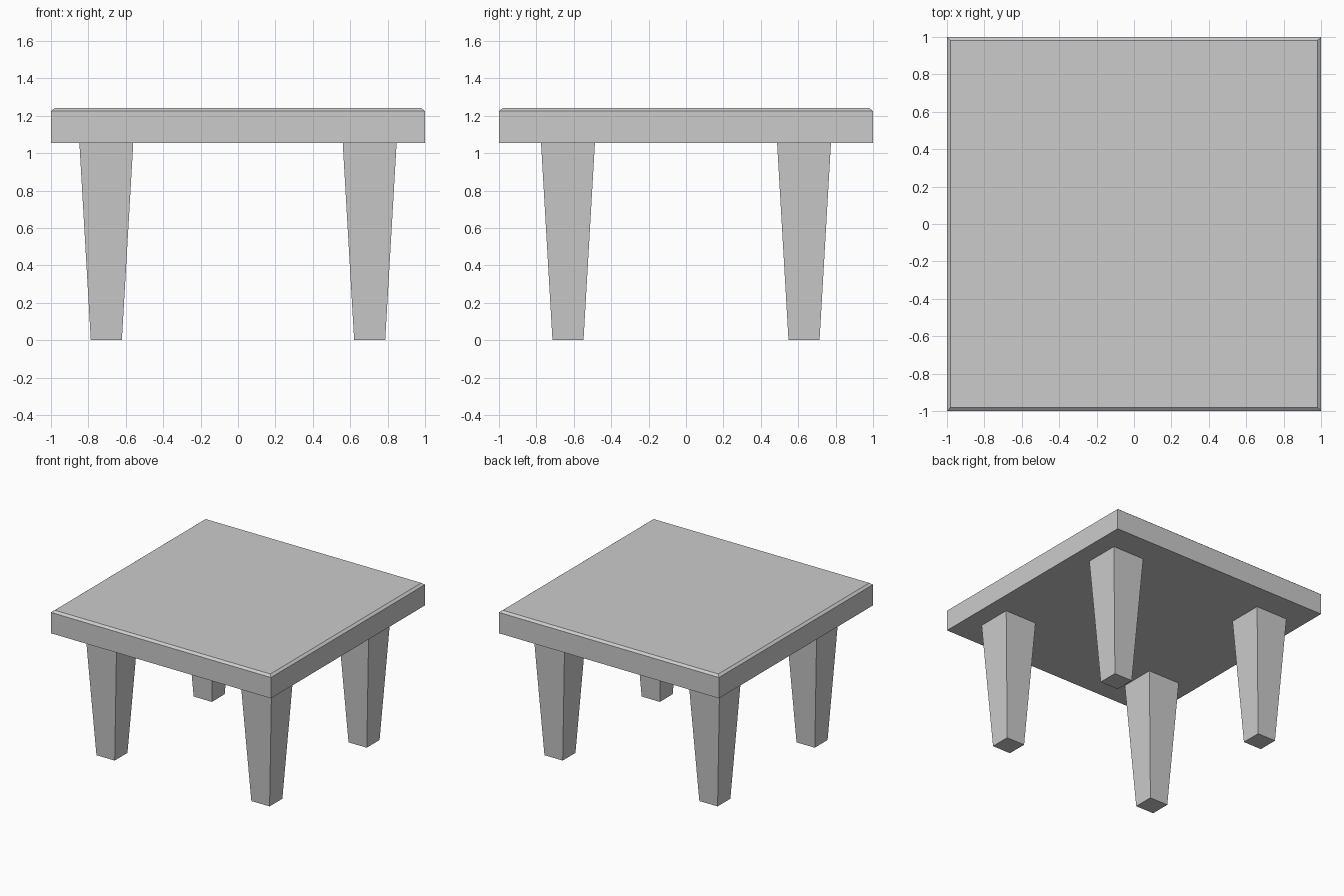
import bpy, bmesh

if "Cube" in bpy.data.objects:
    bpy.data.objects.remove(bpy.data.objects["Cube"])


def square_loft(name, centre, rings):
    """Loft square cross-sections given as (half_width, z)."""
    cx, cy = centre
    bm = bmesh.new()
    loops = [[bm.verts.new((cx + sx * h, cy + sy * h, z))
              for sx, sy in ((-1, -1), (1, -1), (1, 1), (-1, 1))]
             for h, z in rings]
    bm.faces.new(loops[0][::-1])
    bm.faces.new(loops[-1])
    for a, b in zip(loops, loops[1:]):
        for i in range(4):
            j = (i + 1) % 4
            bm.faces.new((a[i], a[j], b[j], b[i]))
    mesh = bpy.data.meshes.new(name)
    bm.to_mesh(mesh)
    bm.free()
    obj = bpy.data.objects.new(name, mesh)
    bpy.context.collection.objects.link(obj)
    return obj


# Table top with a chamfered upper edge
square_loft("table_top", (0, 0), [(1.0, 1.054), (1.0, 1.225), (0.98, 1.241)])

# Four legs tapering towards the floor
for side, sx in (("left", -1), ("right", 1)):
    for end, sy in (("front", -1), ("back", 1)):
        square_loft(f"{end}_{side}_leg", (sx * 0.704, sy * 0.631),
                    [(0.083, 0.0), (0.144, 1.054)])
